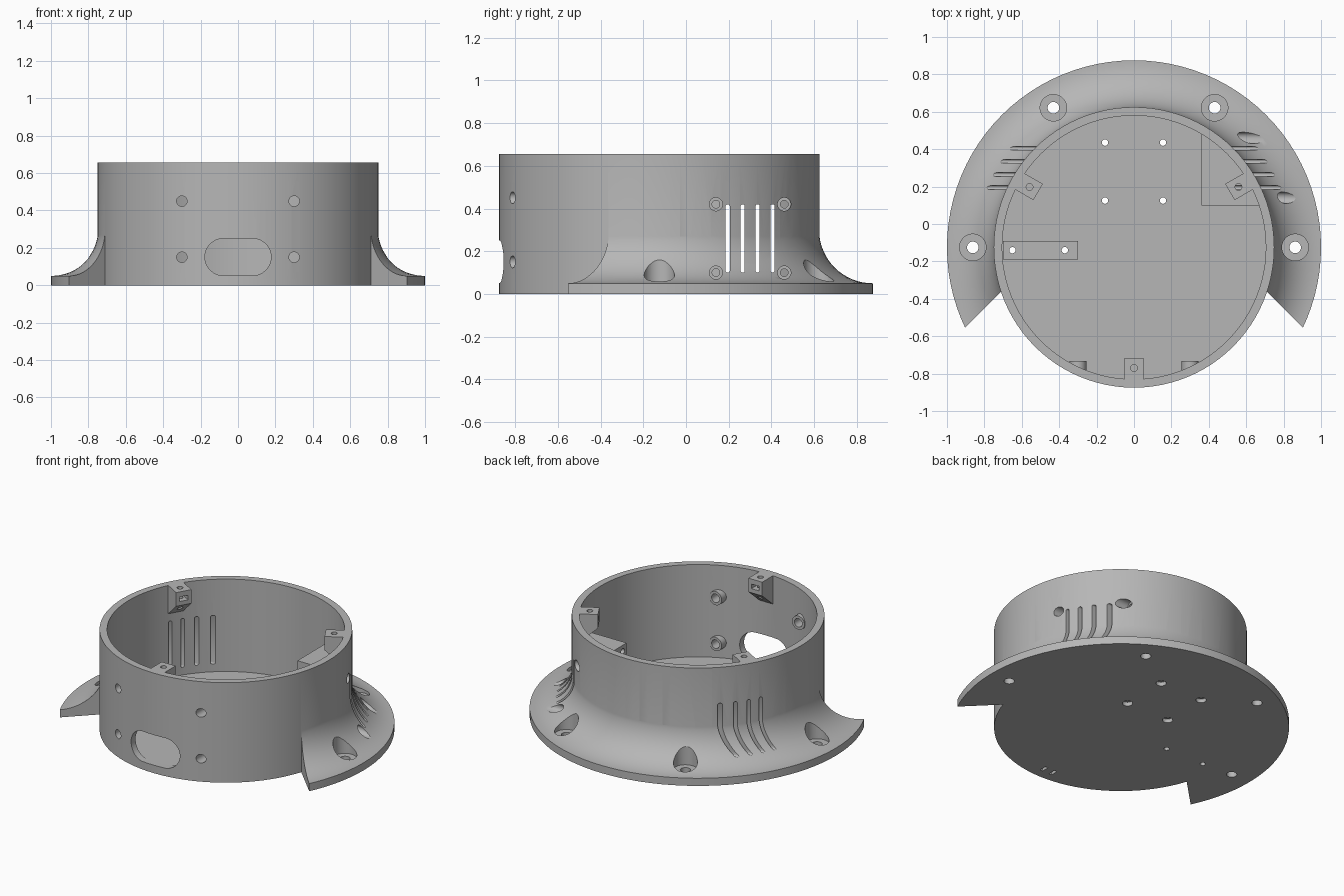
import bpy, bmesh, math
from mathutils import Matrix, Vector

if "Cube" in bpy.data.objects:
    bpy.data.objects.remove(bpy.data.objects["Cube"])

CY = -0.125          # axis of the round body lies on x = 0, y = CY
SEG = 96
TOP = 0.655

grey = bpy.data.materials.new("light_grey")
grey.diffuse_color = (0.47, 0.47, 0.47, 1)
grey.use_nodes = True
grey.node_tree.nodes["Principled BSDF"].inputs["Base Color"].default_value = grey.diffuse_color


def make(name, bm):
    bmesh.ops.recalc_face_normals(bm, faces=bm.faces)
    mesh = bpy.data.meshes.new(name)
    bm.to_mesh(mesh)
    bm.free()
    mesh.materials.append(grey)
    ob = bpy.data.objects.new(name, mesh)
    bpy.context.collection.objects.link(ob)
    return ob


def lathe(name, profile):
    """Revolve a closed (r, z) profile about the body axis."""
    bm = bmesh.new()
    rings = []
    for r, z in profile:
        if r == 0:
            rings.append([bm.verts.new((0, CY, z))] * SEG)
        else:
            rings.append([bm.verts.new((r * math.cos(2 * math.pi * i / SEG),
                                        CY + r * math.sin(2 * math.pi * i / SEG), z))
                          for i in range(SEG)])
    for a, b in zip(rings, rings[1:] + rings[:1]):
        if a[0] is a[1] and b[0] is b[1]:
            continue
        for i in range(SEG):
            j = (i + 1) % SEG
            quad = list(dict.fromkeys((a[i], a[j], b[j], b[i])))
            bm.faces.new(quad)
    return make(name, bm)


def prism(name, pts, depth, origin=(0, 0, 0), x=(1, 0, 0), y=(0, 1, 0)):
    """Extrude a 2D outline from origin along x cross y."""
    x, y, o = Vector(x), Vector(y), Vector(origin)
    n = x.cross(y)
    bm = bmesh.new()
    low = [bm.verts.new(o + x * u + y * v) for u, v in pts]
    high = [bm.verts.new(p.co + n * depth) for p in low]
    bm.faces.new(low)
    bm.faces.new(high)
    for i in range(len(low)):
        j = (i + 1) % len(low)
        bm.faces.new((low[i], low[j], high[j], high[i]))
    return make(name, bm)


def capsule(r, half_u=0.0, half_v=0.0, n=32):
    """Circle outline, stretched along u or v into a slot."""
    pts = []
    for i in range(n):
        a = 2 * math.pi * (i + 0.5) / n
        c, s = math.cos(a), math.sin(a)
        pts.append((r * c + math.copysign(half_u, c), r * s + math.copysign(half_v, s)))
    return pts


def rect(u0, u1, v0, v1):
    return [(u0, v0), (u1, v0), (u1, v1), (u0, v1)]


def combine(target, other, op):
    mod = target.modifiers.new(op, 'BOOLEAN')
    mod.operation, mod.solver, mod.object = op, 'EXACT', other
    bpy.context.view_layer.objects.active = target
    bpy.ops.object.modifier_apply(modifier=mod.name)
    bpy.data.objects.remove(other, do_unlink=True)


ALONG_X = dict(x=(0, 1, 0), y=(0, 0, 1))     # outline in (y, z)
ALONG_FRONT = dict(x=(1, 0, 0), y=(0, 0, 1))  # outline in (x, z), extrudes to -y

# Cup: floor and round wall
housing = lathe("housing", [(0, 0), (0.75, 0), (0.75, TOP), (0.705, TOP), (0.705, 0.05), (0, 0.05)])

# Mounting flange with a concave fillet, open at the front
arc = [(0.998 - 0.25 * math.sin(t), 0.30 - 0.25 * math.cos(t))
       for t in (math.pi / 2 * i / 16 for i in range(17))]
flange = lathe("flange", [(0.73, 0), (1.0, 0), (1.0, 0.05)] + arc + [(0.73, 0.30)])
combine(flange, prism("front_wedge", [(0, 0.35), (-2, -1.65), (2, -1.65)], 2, (0, 0, -1)), 'DIFFERENCE')
combine(housing, flange, 'UNION')

# Fan mounting block, trimmed to the wall
block = prism("fan_block", rect(0.36, 0.9, 0.10, 0.50), 0.43, (0, 0, 0.03))
combine(block, lathe("trim", [(0, -0.5), (0.73, -0.5), (0.73, 1), (0, 1)]), 'INTERSECT')
combine(housing, block, 'UNION')

# Raised pad on the floor
combine(housing, prism("floor_pad", rect(-0.70, -0.30, -0.19, -0.09), 0.07, (0, 0, 0.03)), 'UNION')

# Screw bosses inside the front wall
for sx in (-0.3, 0.3):
    for z in (0.15, 0.45):
        combine(housing, prism("front_boss", capsule(0.045), 0.052, (sx, -0.733, z), **ALONG_FRONT), 'UNION')

# Lid tabs with sloped undersides, nut slots and screw holes
for deg in (30, 150, 270):
    a = math.radians(deg)
    rad = Vector((math.cos(a), math.sin(a), 0))
    side = rad.cross(Vector((0, 0, 1)))
    axis = Vector((0, CY, 0))
    tab = prism("lid_tab", [(0.592, TOP), (0.592, 0.565), (0.72, 0.455), (0.72, TOP)], 0.10,
                axis - side * 0.05, rad, (0, 0, 1))
    combine(housing, tab, 'UNION')
    nut = prism("nut_slot", rect(0.55, 0.675, 0.592, 0.622), 0.056, axis - side * 0.028, rad, (0, 0, 1))
    combine(housing, nut, 'DIFFERENCE')
    hole = prism("tab_hole", capsule(0.018, n=20), 0.4, axis + rad * 0.645 + Vector((0, 0, 0.40)))
    combine(housing, hole, 'DIFFERENCE')


def cut(name, pts, depth, origin, **axes):
    combine(housing, prism(name, pts, depth, origin, **axes), 'DIFFERENCE')


# Front wall openings: oval port and screw holes
cut("oval_port", capsule(0.099, half_u=0.078, n=48), 0.4, (0, -0.60, 0.151), **ALONG_FRONT)
for sx in (-0.3, 0.3):
    for z in (0.15, 0.45):
        cut("front_hole", capsule(0.028, n=20), 0.4, (sx, -0.60, z), **ALONG_FRONT)

# Vent slots through both side walls
for y in (0.195, 0.265, 0.335, 0.405):
    cut("vent_slot", capsule(0.01, half_v=0.15, n=16), 2.4, (-1.2, y, 0.26), **ALONG_X)

# Fan screws on the right, counterbored from outside
for y in (0.14, 0.46):
    for z in (0.10, 0.42):
        cut("fan_hole", capsule(0.018, n=20), 1.0, (0.2, y, z), **ALONG_X)
        cut("fan_counterbore", capsule(0.031, n=24), 0.8, (0.41, y, z), **ALONG_X)

# Flange screws, counterbored from above
for deg in (0, 60, 120, 180):
    a = math.radians(deg)
    px, py = 0.862 * math.cos(a), CY + 0.862 * math.sin(a)
    cut("flange_hole", capsule(0.031, n=24), 0.3, (px, py, -0.1))
    cut("flange_counterbore", capsule(0.071, n=40), 0.5, (px, py, 0.04))

# Floor holes: board screws with recessed heads, pad screws and tie slits
for px in (-0.155, 0.155):
    for py in (0.125, 0.435):
        cut("board_hole", capsule(0.017, n=20), 0.3, (px, py, -0.1))
        cut("board_recess", capsule(0.031, n=24), 0.125, (px, py, -0.1))
for px in (-0.65, -0.37):
    cut("pad_hole", capsule(0.017, n=20), 0.3, (px, -0.14, -0.1))
for px in (-0.035, 0.035):
    cut("tie_slit", rect(-0.01, 0.01, -0.025, 0.025), 0.148, (px, -0.79, -0.1))

# Smooth curves, sharp edges
bpy.ops.object.select_all(action='DESELECT')
housing.select_set(True)
bpy.context.view_layer.objects.active = housing
bpy.ops.object.shade_smooth_by_angle(angle=math.radians(25))
